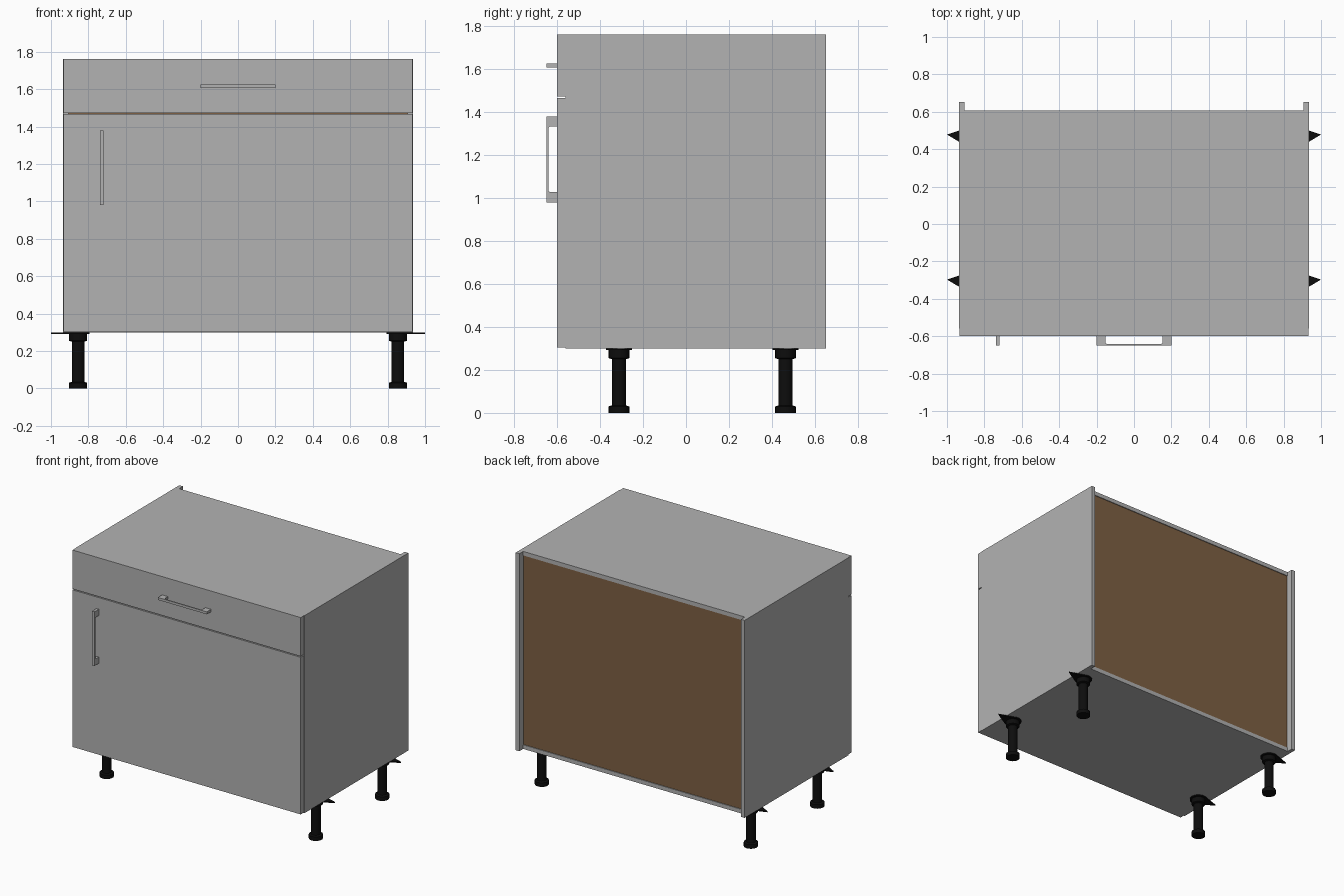
import bpy, bmesh, math
from mathutils import Vector

cube = bpy.data.objects.get("Cube")
if cube:
    bpy.data.objects.remove(cube, do_unlink=True)


def material(name, rgb):
    m = bpy.data.materials.new(name)
    m.use_nodes = True
    m.diffuse_color = (*rgb, 1)
    m.node_tree.nodes["Principled BSDF"].inputs["Base Color"].default_value = (*rgb, 1)
    return m


GREY = material("light grey", (0.448, 0.448, 0.448))
BROWN = material("brown board", (0.21, 0.118, 0.056))
BLACK = material("black plastic", (0.004, 0.004, 0.004))


def finish(bm, name, mat):
    bmesh.ops.recalc_face_normals(bm, faces=bm.faces)
    mesh = bpy.data.meshes.new(name)
    bm.to_mesh(mesh)
    bm.free()
    mesh.materials.append(mat)
    obj = bpy.data.objects.new(name, mesh)
    bpy.context.collection.objects.link(obj)
    return obj


def box(name, lo, hi, mat=GREY):
    bm = bmesh.new()
    bmesh.ops.create_cube(bm, size=1)
    lo, hi = Vector(lo), Vector(hi)
    for v in bm.verts:
        v.co = (lo + hi) / 2 + v.co * (hi - lo)
    return finish(bm, name, mat)


def prism(name, outline, offset, mat):
    """Extrude a closed outline of 3D points along an offset."""
    bm = bmesh.new()
    face = bm.faces.new([bm.verts.new(p) for p in outline])
    new = bmesh.ops.extrude_face_region(bm, geom=[face])["geom"]
    bmesh.ops.translate(bm, vec=offset,
                        verts=[g for g in new if isinstance(g, bmesh.types.BMVert)])
    return finish(bm, name, mat)


# Carcass
W, T = 0.936, 0.03
FRONT, SEAM, REAR, BACK = -0.60, -0.56, 0.607, 0.652
BOTTOM, TOP = 0.30, 1.76
I = W - T
for side, a, b in (("right", -W, -I), ("left", I, W)):
    box(side + "_side_panel", (a, SEAM, BOTTOM), (b, BACK, TOP))
box("bottom_panel", (-I, SEAM, BOTTOM), (I, REAR, BOTTOM + T))
box("top_panel", (-I, SEAM, TOP - T), (I, REAR, TOP))
box("back_panel", (-I, REAR - 0.02, BOTTOM + T), (I, REAR - 0.006, TOP - T), BROWN)

# Fronts
box("door", (-W + 0.003, FRONT, BOTTOM + 0.005), (W - 0.003, SEAM, 1.466))
box("drawer_front", (-W + 0.003, FRONT, 1.473), (W - 0.003, SEAM, TOP))


# Bow handles: (position along the length, distance out from the front)
def handle(name, place, offset):
    half, post, out, bar, c = 0.2, 0.047, 0.05, 0.041, 0.008
    right = [(half, 0), (half, out)]
    inner = [(half - post, bar - c), (half - post, 0)]
    outline = right + [(-u, v) for u, v in reversed(right)]
    outline += [(-u, v) for u, v in reversed(inner)]
    outline += [(-half + post + c, bar), (half - post - c, bar)] + inner
    prism(name, [place(u, v) for u, v in outline], offset, GREY)


handle("drawer_handle", lambda u, v: (u, FRONT - v, 1.607), (0, 0, 0.018))
handle("door_handle", lambda u, v: (-0.738, FRONT - v, 1.18 + u), (0.02, 0, 0))


# Legs: turned post under a teardrop mounting plate
PROFILE = [(0.0, 0.0), (0.048, 0.0), (0.048, 0.03), (0.033, 0.035),
           (0.033, 0.25), (0.048, 0.255), (0.048, 0.293), (0.0, 0.293)]


def leg(name, x, y, side):
    bm = bmesh.new()
    verts = [bm.verts.new((x + r, y, z)) for r, z in PROFILE]
    edges = [bm.edges.new(pair) for pair in zip(verts, verts[1:])]
    bmesh.ops.spin(bm, geom=verts + edges, cent=(x, y, 0), axis=(0, 0, 1),
                   angle=math.tau, steps=20)
    bmesh.ops.remove_doubles(bm, verts=bm.verts, dist=0.0005)
    post = finish(bm, name, BLACK)
    bpy.ops.object.select_all(action="DESELECT")
    post.select_set(True)
    bpy.context.view_layer.objects.active = post
    bpy.ops.object.shade_smooth_by_angle(angle=math.radians(30))

    start, steps = math.radians(60), 20
    plate = [(side, y + 0.015, 0.292)]
    for i in range(steps + 1):
        a = start + (math.tau - 2 * start) * i / steps
        plate.append((x + side * 0.061 * math.cos(a), y + 0.061 * math.sin(a), 0.292))
    prism(name + "_plate", plate, (0, 0, 0.008), BLACK)


for end, y in (("front", -0.312), ("back", 0.463)):
    for label, side in (("right", -1), ("left", 1)):
        leg(f"{end}_{label}_leg", side * 0.855, y, side)
